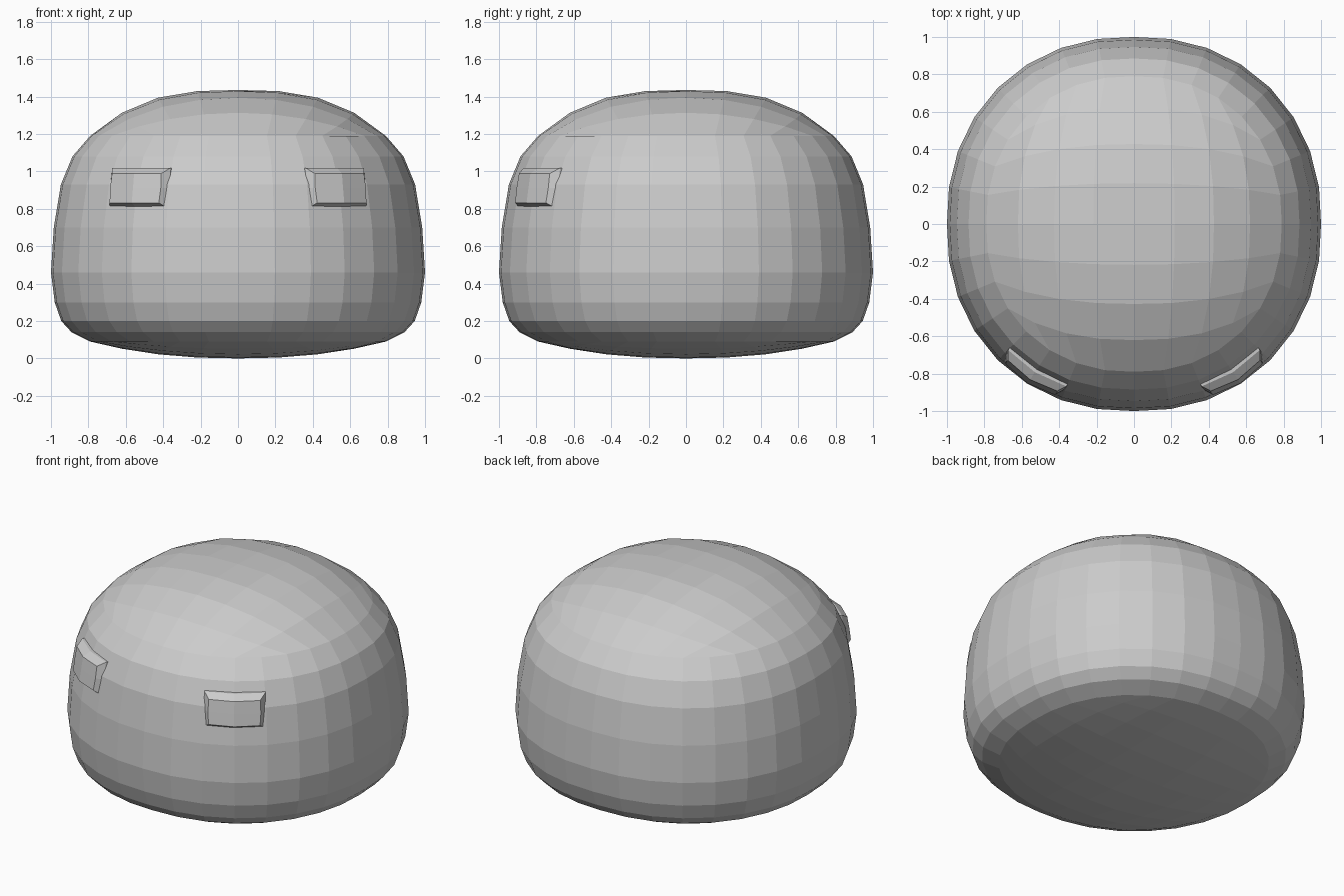
import bpy, bmesh
from math import sin, cos, pi, sqrt, atan2, radians
from mathutils import Vector

cube = bpy.data.objects.get("Cube")
if cube:
    bpy.data.objects.remove(cube, do_unlink=True)

grey = bpy.data.materials.new("plain grey")
grey.use_nodes = True
grey.diffuse_color = (0.6, 0.6, 0.6, 1)
grey.node_tree.nodes["Principled BSDF"].inputs["Base Color"].default_value = (0.6, 0.6, 0.6, 1)


def finish(bm, name):
    """Turn a bmesh into a flat shaded object."""
    bmesh.ops.recalc_face_normals(bm, faces=bm.faces[:])
    mesh = bpy.data.meshes.new(name)
    bm.to_mesh(mesh)
    bm.free()
    mesh.materials.append(grey)
    obj = bpy.data.objects.new(name, mesh)
    bpy.context.collection.objects.link(obj)
    return obj


# Side rows of the body, bottom to top: radius, height
ROWS = [(.79, .09), (.89, .14), (.945, .20), (.98, .30), (1, .46),
        (.985, .70), (.947, .93), (.885, 1.08), (.79, 1.19)]
TOP = 1.435


def body_point(c):
    """Map a point of the gridded cube onto the rounded dome."""
    # even angles around the side, smooth square-to-disc grid on the caps
    u, v = (sqrt(2) * sin(a * pi / 4) for a in (c.x, c.y))
    x, y = u * sqrt(1 - v * v / 2), v * sqrt(1 - u * u / 2)
    rho = min(1, sqrt(x * x + y * y))
    if abs(c.z) > .999:
        r, rim = ROWS[-1] if c.z > 0 else ROWS[0]
        z = TOP - (TOP - rim) * rho ** 2.9 if c.z > 0 else rim * rho ** 2.3
    else:
        r, z = ROWS[round((c.z + 1) * 4)]
    # slightly squared plan
    r *= 1 + .03 * rho ** 2 * abs(sin(2 * atan2(y, x))) ** 1.3
    return Vector((x * r, y * r, z))


# Body: a gridded cube shaped into a dome
bm = bmesh.new()
bmesh.ops.create_cube(bm, size=2)
bmesh.ops.subdivide_edges(bm, edges=bm.edges[:], cuts=7, use_grid_fill=True)
for vert in bm.verts:
    vert.co = body_point(vert.co)
finish(bm, "body")


# Eyes: bevelled plates standing a little proud of the body
OUTLINE = [(-1, -1), (0, -1), (1, -1), (1, 0), (1, 1), (0, 1), (-1, 1), (-1, 0)]
# half width, half height, distance from the axis
RINGS = [(.185, .112, .86), (.183, .108, .965), (.155, .078, 1.012)]


def make_eye(side, name):
    bm = bmesh.new()
    turn = radians(32)
    normal = Vector((side * sin(turn), -cos(turn), 0))
    across = Vector((side * cos(turn), sin(turn), 0))

    def place(a, b, w, h, d):
        d -= .025 * a * a + .012 * b
        spread = 1.03 if a and not b else 1
        return bm.verts.new(normal * d + across * (.03 + a * w * spread)
                            + Vector((0, 0, .91 + b * h)))

    rings = [[place(a, b, *ring) for a, b in OUTLINE] for ring in RINGS]
    for low, high in zip(rings, rings[1:]):
        for i in range(8):
            j = (i + 1) % 8
            bm.faces.new((low[i], low[j], high[j], high[i]))
    # front and back closed around a centre point
    for ring, size in ((rings[0], RINGS[0]), (rings[-1], RINGS[-1])):
        mid = place(0, 0, *size)
        for i in (0, 2, 4, 6):
            bm.faces.new((ring[i - 1], ring[i], ring[i + 1], mid))
    finish(bm, name)


make_eye(1, "left_eye")
make_eye(-1, "right_eye")
